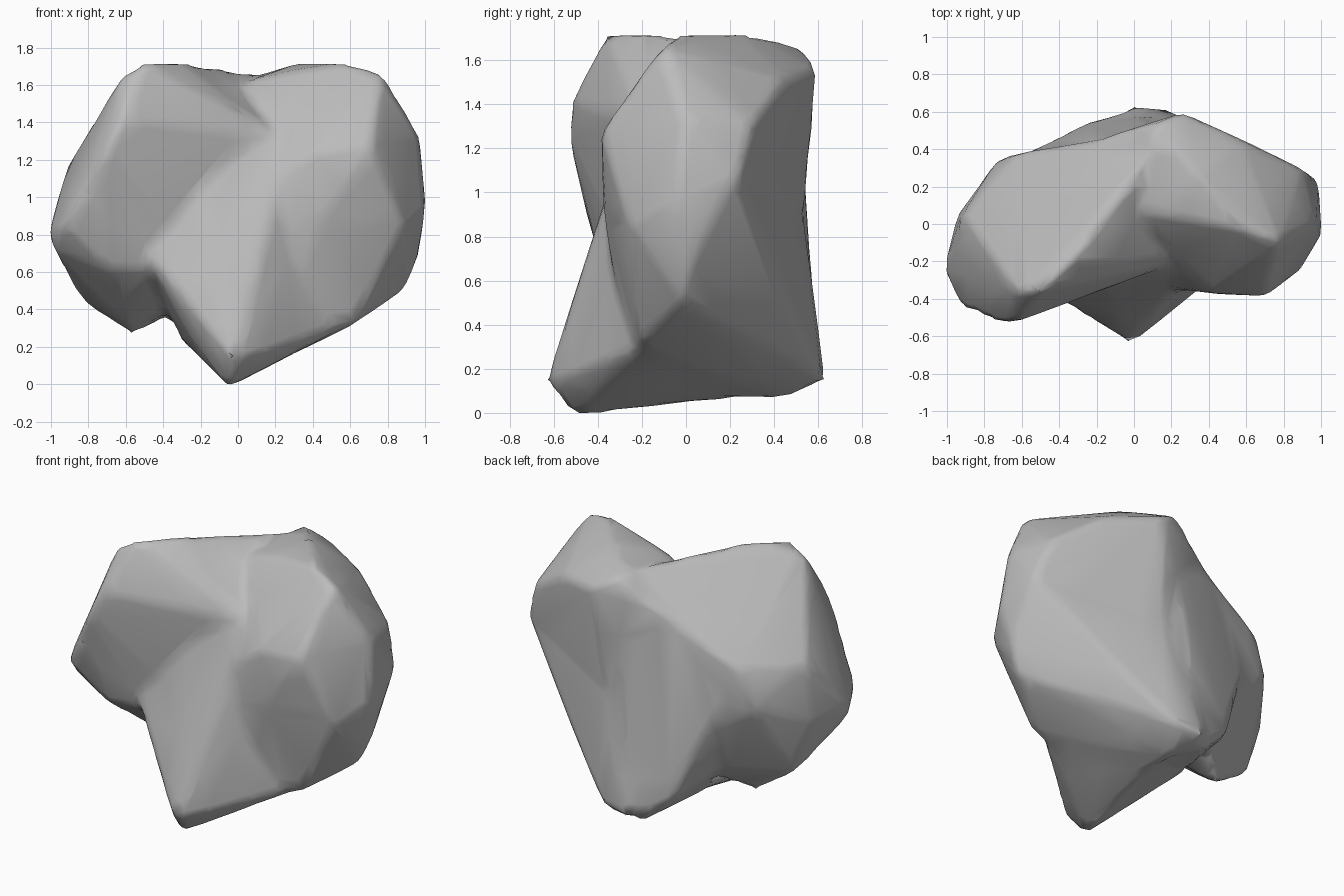
import bpy, bmesh, math
from mathutils import Vector

default_cube = bpy.data.objects.get("Cube")
if default_cube:
    bpy.data.objects.remove(default_cube, do_unlink=True)

stone = bpy.data.materials.new("stone_grey")
stone.use_nodes = True
grey = (0.5, 0.5, 0.5, 1)
stone.diffuse_color = grey
stone.node_tree.nodes["Principled BSDF"].inputs["Base Color"].default_value = grey

SWELL = 0.02  # allowance for what softening wears off the corners


def add_lump(target, corners):
    """Wrap a convex skin round a few corners and add it to the target mesh."""
    corners = [Vector(corner) for corner in corners]
    centre = sum(corners, Vector()) / len(corners)
    lump = bmesh.new()
    for corner in corners:
        lump.verts.new(corner + (corner - centre).normalized() * SWELL)
    hull = bmesh.ops.convex_hull(lump, input=lump.verts[:])
    spare = {v for v in hull["geom_interior"] if isinstance(v, bmesh.types.BMVert)}
    bmesh.ops.delete(lump, geom=list(spare), context="VERTS")
    bmesh.ops.recalc_face_normals(lump, faces=lump.faces[:])
    scratch = bpy.data.meshes.new("scratch")
    lump.to_mesh(scratch)
    lump.free()
    target.from_mesh(scratch)
    bpy.data.meshes.remove(scratch)


# Ring shared by the upper and lower right-hand masses, waisted at the back
waist = [
    (.97, .23, 1.05), (.99, -.05, .95), (.87, -.25, .85), (.45, -.36, .9),
    (.2, -.33, .85), (.22, .52, .88), (-.1, .44, .9),
]

# Shoulder: flat front, sloping ledge above it and rounded top
right_shoulder = waist + [
    (.33, .28, 1.7), (.56, -.02, 1.7), (.76, -.1, 1.65), (.27, .58, 1.55),
    (.12, .52, 1.64), (.7, -.37, 1.27), (.42, -.35, 1.25), (.24, -.33, 1.12),
    (.95, 0, 1.33), (.88, .29, 1.3), (.58, .43, 1.5), (-.12, .46, 1.45),
    (.28, .08, 1.66), (.08, .05, 1.61),
]

# Flank: tapers down to the flared back edge
right_flank = waist + [
    (.95, .02, .67), (.88, -.01, .51), (.6, -.2, .32), (.25, -.26, .3),
    (.18, .6, .18), (0, .62, .16), (.08, .42, .07), (.08, .25, .07),
    (.5, .43, .5),
]

# Left-hand lobe: forward rim, sloping inner face, undercut base
left_lobe = [
    (-.5, -.35, 1.7), (-.33, -.18, 1.71), (-.62, -.35, 1.63), (-.62, -.51, 1.4),
    (-.7, -.52, 1.25), (-.91, -.43, .87), (-.97, -.28, .73), (-1, -.23, .82),
    (-.9, .04, 1.15), (-.93, .04, .8), (-.82, .05, .45), (-.62, .36, 1.18),
    (-.72, .33, .95), (-.57, .08, .28), (-.68, -.36, .63), (.22, -.2, 1.31),
    (-.18, -.25, 1.18), (-.12, .45, 1.43), (-.1, -.2, .6), (-.15, .42, .5),
    (-.1, .1, 1.64), (.15, .45, 1.64), (-.25, -.12, 1.6),
]

# Back wall: joins the lobe to the back panel and flares at the base
back_wall = [
    (.12, .5, 1.62), (-.12, .46, 1.43), (-.6, .36, 1.15), (.2, .5, .9),
    (-.43, .28, .49), (-.26, .53, .3), (-.08, .56, .13), (0, .6, .16),
    (.1, .3, .1), (0, 0, 1), (-.27, .15, .24),
]

# Foot: forward toe with a ridge rising between the two masses
foot = [
    (-.05, -.5, 0), (-.03, -.62, .15), (.02, -.6, .15), (-.05, -.57, .29),
    (-.25, -.36, .28), (-.05, -.4, .57), (.15, -.33, .9), (.23, -.36, .2),
    (.23, -.32, 1.1), (-.3, -.31, .43), (-.5, -.33, .72), (-.02, -.26, .04),
    (.55, -.18, .31), (-.3, .1, .25), (.08, .25, .08), (.2, -.05, .13),
    (-.18, -.28, 1.16), (.2, -.25, 1.27),
]

bm = bmesh.new()
for lump in (right_shoulder, right_flank, left_lobe, back_wall, foot):
    add_lump(bm, lump)
mesh = bpy.data.meshes.new("boulder")
bm.to_mesh(mesh)
bm.free()
boulder = bpy.data.objects.new("boulder", mesh)
bpy.context.collection.objects.link(boulder)

# Fuse the lumps, soften the joins, then reduce to broad facets
fuse = boulder.modifiers.new("fuse", "REMESH")
fuse.mode = "VOXEL"
fuse.voxel_size = 0.03
soften = boulder.modifiers.new("soften", "SMOOTH")
soften.factor = 0.5
soften.iterations = 6
facet = boulder.modifiers.new("facet", "DECIMATE")
facet.ratio = 0.06

depsgraph = bpy.context.evaluated_depsgraph_get()
fused = bpy.data.meshes.new_from_object(boulder.evaluated_get(depsgraph))
boulder.modifiers.clear()
boulder.data = fused
fused.name = "boulder"

# Rest the toe on the ground
lowest = min(v.co.z for v in fused.vertices)
for v in fused.vertices:
    v.co.z -= lowest

fused.materials.clear()
fused.materials.append(stone)
bpy.context.view_layer.objects.active = boulder
boulder.select_set(True)
bpy.ops.object.shade_smooth_by_angle(angle=math.radians(60))
